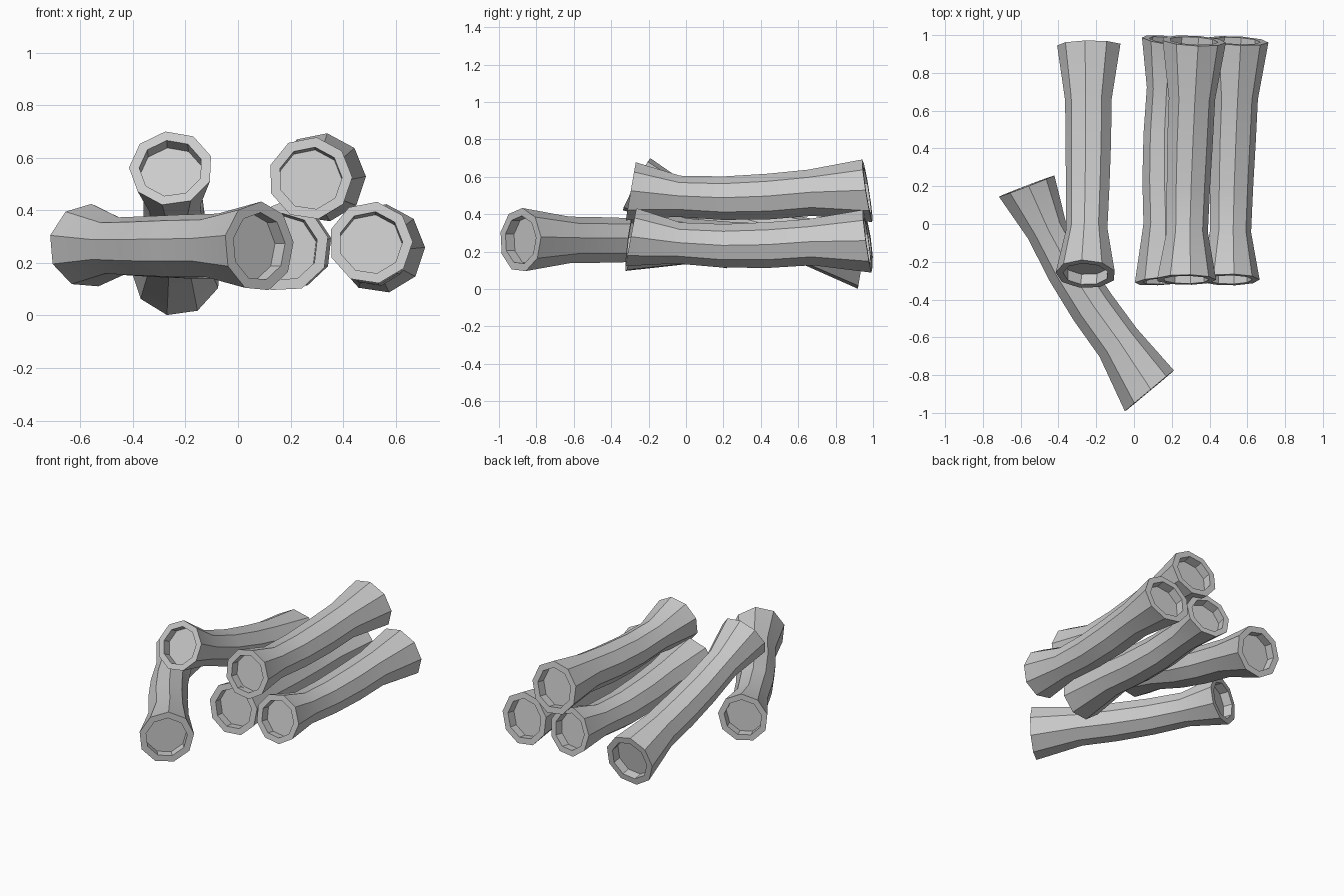
import bpy, bmesh
from math import sin, cos, pi, radians
from mathutils import Vector

if "Cube" in bpy.data.objects:
    bpy.data.objects.remove(bpy.data.objects["Cube"])

SIDES = 9
# position along log, radius, sag of the bowed centre line, ring tilt in degrees
RINGS = [(0, .16, 0, -10), (.2, .112, -.027, -6), (.39, .118, -.038, -1),
         (.58, .124, -.03, 2), (.76, .126, -.010, 6), (1, .172, 0, 9)]


def make_log(name, small_end, large_end, up):
    a, b = Vector(small_end), Vector(large_end)
    u = (b - a).normalized()
    v = Vector(up)
    v = (v - u * v.dot(u)).normalized()
    w = u.cross(v)
    bm = bmesh.new()

    def ring(t, r, sag, tilt, inset=0):
        k = radians(tilt)
        tangent = u * cos(k) + v * sin(k)
        rise = v * cos(k) - u * sin(k)
        c = a.lerp(b, t) + v * sag + tangent * inset
        return [bm.verts.new(c + (rise * cos(2 * pi * i / SIDES)
                                  + w * sin(2 * pi * i / SIDES)) * r)
                for i in range(SIDES)]

    # recessed small end, bark rings, recessed large end
    first, last = RINGS[0], RINGS[-1]
    loops = [ring(0, .121, 0, first[3], .06), ring(0, .121, 0, first[3])]
    loops += [ring(*r) for r in RINGS]
    loops += [ring(1, .130, 0, last[3]), ring(1, .130, 0, last[3], -.06)]
    for p, q in zip(loops, loops[1:]):
        for i in range(SIDES):
            j = (i + 1) % SIDES
            bm.faces.new((p[i], p[j], q[j], q[i]))
    bm.faces.new(loops[0])
    bm.faces.new(loops[-1])
    bmesh.ops.recalc_face_normals(bm, faces=bm.faces)

    mesh = bpy.data.meshes.new(name)
    bm.to_mesh(mesh)
    bm.free()
    ob = bpy.data.objects.new(name, mesh)
    bpy.context.collection.objects.link(ob)
    bpy.ops.object.select_all(action='DESELECT')
    ob.select_set(True)
    bpy.context.view_layer.objects.active = ob
    bpy.ops.object.shade_smooth_by_angle(angle=radians(30))


# stack of three
make_log("log_right", (.505, -.295, .277), (.54, .97, .255), (.15, 0, 1))
make_log("log_top", (.275, -.295, .522), (.315, .97, .525), (.15, 0, 1))
make_log("log_left", (.20, .97, .26), (.175, -.30, .26), (.6, 0, .8))
# loose log lying across the front, and the one leaning on it
make_log("log_diagonal", (-.57, .20, .265), (.08, -.885, .262), (.86, .51, .1))
make_log("log_leaning", (-.255, -.265, .56), (-.235, .945, .168), (-.14, 0, 1))
